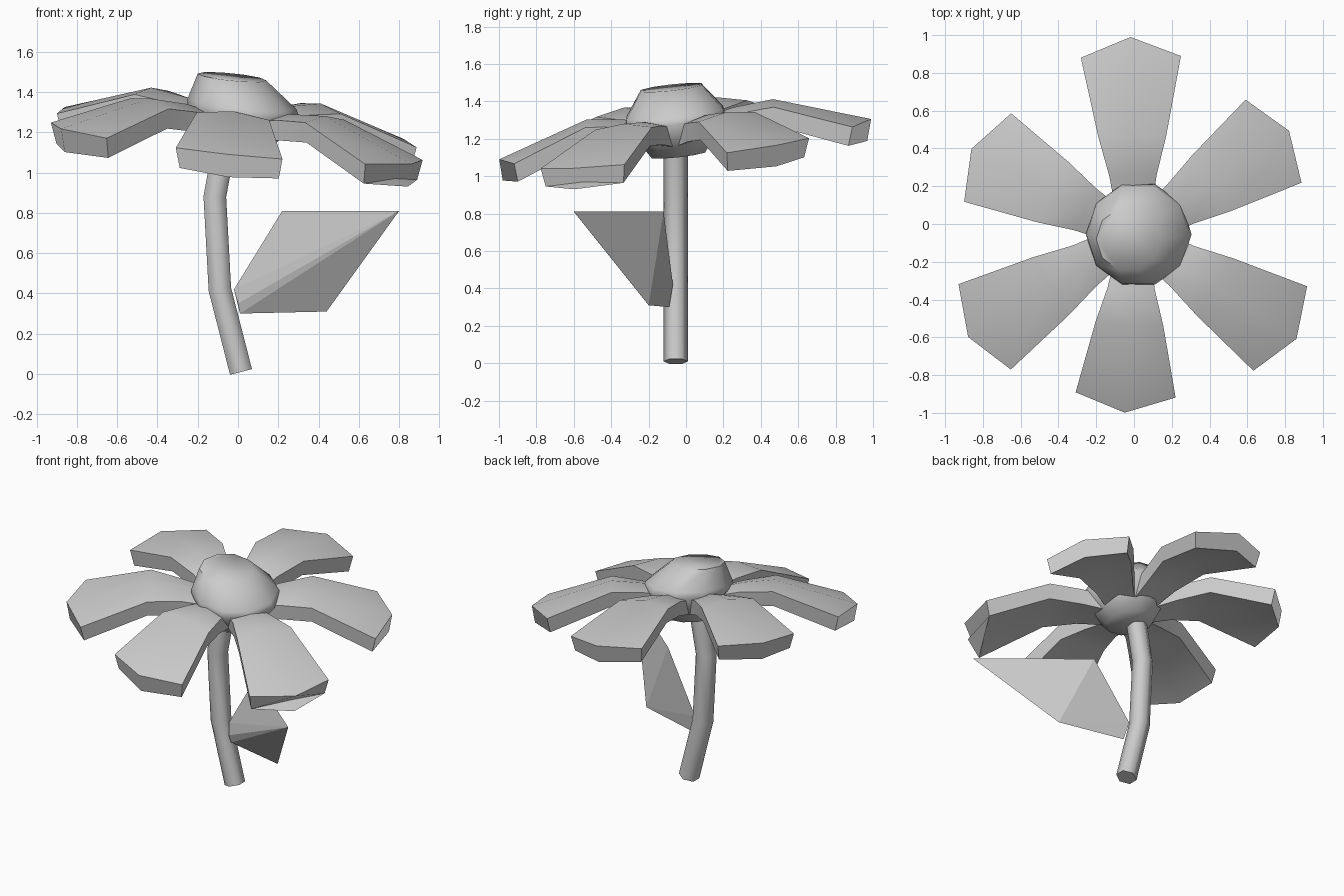
import bpy, bmesh, math
from mathutils import Vector

if "Cube" in bpy.data.objects:
    bpy.data.objects.remove(bpy.data.objects["Cube"])

grey = bpy.data.materials.new("plain_grey")
grey.use_nodes = True
COLOUR = (0.6, 0.6, 0.6, 1)
grey.diffuse_color = COLOUR
grey.node_tree.nodes["Principled BSDF"].inputs["Base Color"].default_value = COLOUR

HEAD = Vector((0, -0.06, 0))


def tilt(p):
    """Lean the flower head toward the front and its left."""
    return Vector((p.x, p.y, p.z - 0.1 * p.x + 0.11 * p.y))


def finish(name, bm, smooth_angle=None):
    bmesh.ops.recalc_face_normals(bm, faces=bm.faces)
    mesh = bpy.data.meshes.new(name)
    bm.to_mesh(mesh)
    bm.free()
    obj = bpy.data.objects.new(name, mesh)
    bpy.context.collection.objects.link(obj)
    mesh.materials.append(grey)
    if smooth_angle:
        bpy.ops.object.select_all(action="DESELECT")
        obj.select_set(True)
        bpy.context.view_layer.objects.active = obj
        bpy.ops.object.shade_smooth_by_angle(angle=math.radians(smooth_angle))
    return obj


def loft(bm, rings):
    """Join closed rings of points into a capped skin."""
    loops = [[bm.verts.new(p) for p in ring] for ring in rings]
    n = len(loops[0])
    for a, b in zip(loops, loops[1:]):
        for i in range(n):
            j = (i + 1) % n
            bm.faces.new((a[i], a[j], b[j], b[i]))
    bm.faces.new(loops[0])
    bm.faces.new(loops[-1])


# Stem: a bent six-sided tube
path = [Vector(p) for p in ((0.015, -0.055, 0.01), (-0.09, -0.055, 0.42),
                            (-0.115, -0.055, 0.88), (-0.06, -0.055, 1.18))]
rings = []
for i, p in enumerate(path):
    along = (path[min(i + 1, 3)] - path[max(i - 1, 0)]).normalized()
    side = Vector((0, 1, 0))
    across = side.cross(along)
    rings.append([p + 0.065 * (side * math.cos(k * math.pi / 3) + across * math.sin(k * math.pi / 3))
                  for k in range(6)])
bm = bmesh.new()
loft(bm, rings)
finish("stem", bm, 65)

# Flower centre: a flattened ten-sided knob
rings = []
for radius, z, x, y in ((0.15, 1.12, 0, -0.04), (0.28, 1.31, 0.025, -0.055),
                        (0.27, 1.35, 0.02, -0.06), (0.17, 1.48, -0.03, -0.08)):
    rings.append([tilt(Vector((x + radius * math.cos(k * math.pi / 5),
                               y + radius * math.sin(k * math.pi / 5), z))) for k in range(10)])
bm = bmesh.new()
loft(bm, rings)
finish("flower_centre", bm, 60)

# Petals: arched slabs widening to a blunt point (radius, half width, top height)
PROFILE = ((0.1, 0.09, 1.27), (0.3, 0.125, 1.315), (0.5, 0.18, 1.335), (0.88, 0.265, 1.19))
for number, (angle, length) in enumerate(((91, 1.05), (34, 0.99), (-32.5, 1.02),
                                          (-93, 0.94), (211.5, 1.03), (152, 0.975))):
    out = Vector((math.cos(math.radians(angle)), math.sin(math.radians(angle)), 0))
    side = Vector((-out.y, out.x, 0))
    rings = []
    for r, w, z in PROFILE:
        last = r > 0.8
        ring = []
        for u, dz in ((-1, 0), (0, 0.025), (1, 0), (0.93, -0.1), (0, -0.09), (-0.93, -0.1)):
            reach = (1.0 if u == 0 else 0.9) if last else r
            reach -= 0.02 if last and dz < -0.05 else 0
            drop = 0.02 if last and u == 0 else 0
            p = HEAD + out * reach * length + side * u * w + Vector((0, 0, z + dz - drop))
            ring.append(tilt(p))
        rings.append(ring)
    bm = bmesh.new()
    loft(bm, rings)
    finish(f"petal_{number + 1}", bm, 60)

# Leaf: a faceted wedge beside the stem
bm = bmesh.new()
for p in ((0.22, -0.12, 0.81), (0.8, -0.6, 0.81), (0.44, -0.2, 0.31),
          (0.01, -0.09, 0.3), (-0.02, -0.07, 0.42), (0, -0.1, 0.35)):
    bm.verts.new(p)
bmesh.ops.convex_hull(bm, input=bm.verts)
finish("leaf", bm)
